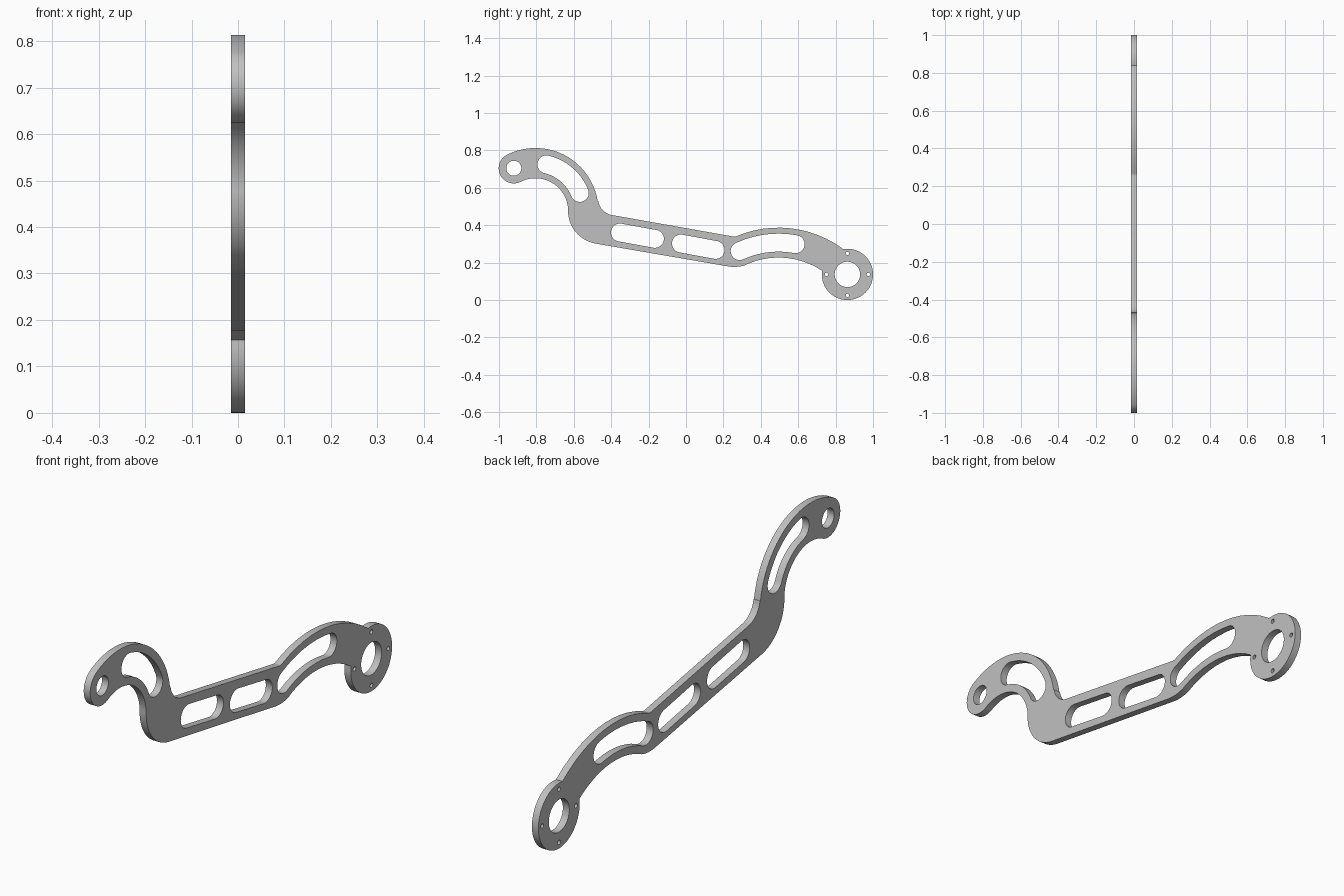
import bpy, bmesh
from math import cos, sin, radians
from mathutils import Matrix

cube = bpy.data.objects.get("Cube")
if cube:
    bpy.data.objects.remove(cube, do_unlink=True)

HALF_THICKNESS = 0.015


def arc(c, r, a0, a1):
    """Points on a circle from angle a0 to a1 in degrees; the sign gives the direction."""
    n = max(4, round(abs(a1 - a0) / 5))
    angles = [radians(a0 + (a1 - a0) * i / n) for i in range(n + 1)]
    return [(c[0] + r * cos(a), c[1] + r * sin(a)) for a in angles]


def polar(c, r, a):
    return c[0] + r * cos(radians(a)), c[1] + r * sin(radians(a))


def circle(c, r):
    return arc(c, r, 0, 360)[:-1]


def straight_slot(a, b, r, tilt):
    return arc(a, r, tilt + 90, tilt + 270) + arc(b, r, tilt - 90, tilt + 90)


def curved_slot(c, mid, r, a0, a1):
    """Slot along an arc, from the larger angle a0 to the smaller a1."""
    return (arc(c, mid + r, a0, a1) + arc(polar(c, mid, a1), r, a1, a1 - 180)[1:]
            + arc(c, mid - r, a1, a0)[1:] + arc(polar(c, mid, a0), r, a0 + 180, a0)[1:-1])


# Centres of the main curves, in the side plane (y, z)
hook = (-0.805, 0.476)
bow = (0.495, -0.193)
ring = (0.863, 0.137)
heel = (-0.452, 0.478)
bend = (0.258, 0.369)
eye_angle = 116.8
eye = polar(hook, 0.256, eye_angle)

# Outer profile, clockwise from the underside of the eye
outline = (arc(eye, 0.081, eye_angle + 180, eye_angle)
           + arc(hook, 0.337, eye_angle, 8.9)[1:]
           + arc((-0.380, 0.543), 0.09, 188.9, 260)
           + arc(bend, 0.03, 260, 292.9)
           + arc(bow, 0.58, 112.9, 53.8)[1:]
           + arc(ring, 0.137, 100, -186)
           + arc(bow, 0.42, 56.5, 112.9)
           + arc(bend, 0.192, 292.9, 260)[1:]
           + arc(heel, 0.179, 260, 180)
           + arc(hook, 0.175, 0, eye_angle)[1:-1])

# Openings: eye, ring bore, bolt holes and lightening slots
holes = [circle(eye, 0.04), circle(ring, 0.068)]
holes += [circle(polar(ring, 0.112, a), 0.009) for a in (0, 90, 180, 270)]
holes += [straight_slot((-0.353, 0.361), (-0.166, 0.327), 0.048, -10),
          straight_slot((-0.027, 0.302), (0.158, 0.268), 0.048, -10),
          curved_slot(hook, 0.256, 0.048, 76.7, 22.2),
          curved_slot(bow, 0.5, 0.048, 114.6, 79.5)]

# Filled flat curve, thickened into a plate
curve = bpy.data.curves.new("plate_profile", 'CURVE')
curve.dimensions = '2D'
curve.fill_mode = 'BOTH'
curve.extrude = HALF_THICKNESS
for loop in [outline] + holes:
    spline = curve.splines.new('POLY')
    spline.points.add(len(loop) - 1)
    for point, (y, z) in zip(spline.points, loop):
        point.co = (y, z, 0, 1)
    spline.use_cyclic_u = True
helper = bpy.data.objects.new("plate_profile", curve)
bpy.context.collection.objects.link(helper)
bpy.context.view_layer.update()
mesh = bpy.data.meshes.new_from_object(
    helper.evaluated_get(bpy.context.evaluated_depsgraph_get()))
bpy.data.objects.remove(helper, do_unlink=True)

# Stand the plate upright: profile plane becomes y-z, thickness runs along x
mesh.transform(Matrix(((0, 0, 1, 0), (1, 0, 0, 0), (0, 1, 0, 0), (0, 0, 0, 1))))
bm = bmesh.new()
bm.from_mesh(mesh)
bmesh.ops.remove_doubles(bm, verts=bm.verts, dist=0.0001)
bmesh.ops.recalc_face_normals(bm, faces=bm.faces)
bm.to_mesh(mesh)
bm.free()

# Plain grey metal
grey = bpy.data.materials.new("grey_metal")
grey.use_nodes = True
colour = (0.53, 0.53, 0.53, 1)
grey.diffuse_color = colour
grey.node_tree.nodes["Principled BSDF"].inputs["Base Color"].default_value = colour
mesh.materials.clear()
mesh.materials.append(grey)

mesh.name = "arm_plate"
plate = bpy.data.objects.new("arm_plate", mesh)
bpy.context.collection.objects.link(plate)
bpy.ops.object.select_all(action='DESELECT')
plate.select_set(True)
bpy.context.view_layer.objects.active = plate
bpy.ops.object.shade_smooth_by_angle(angle=radians(30))
